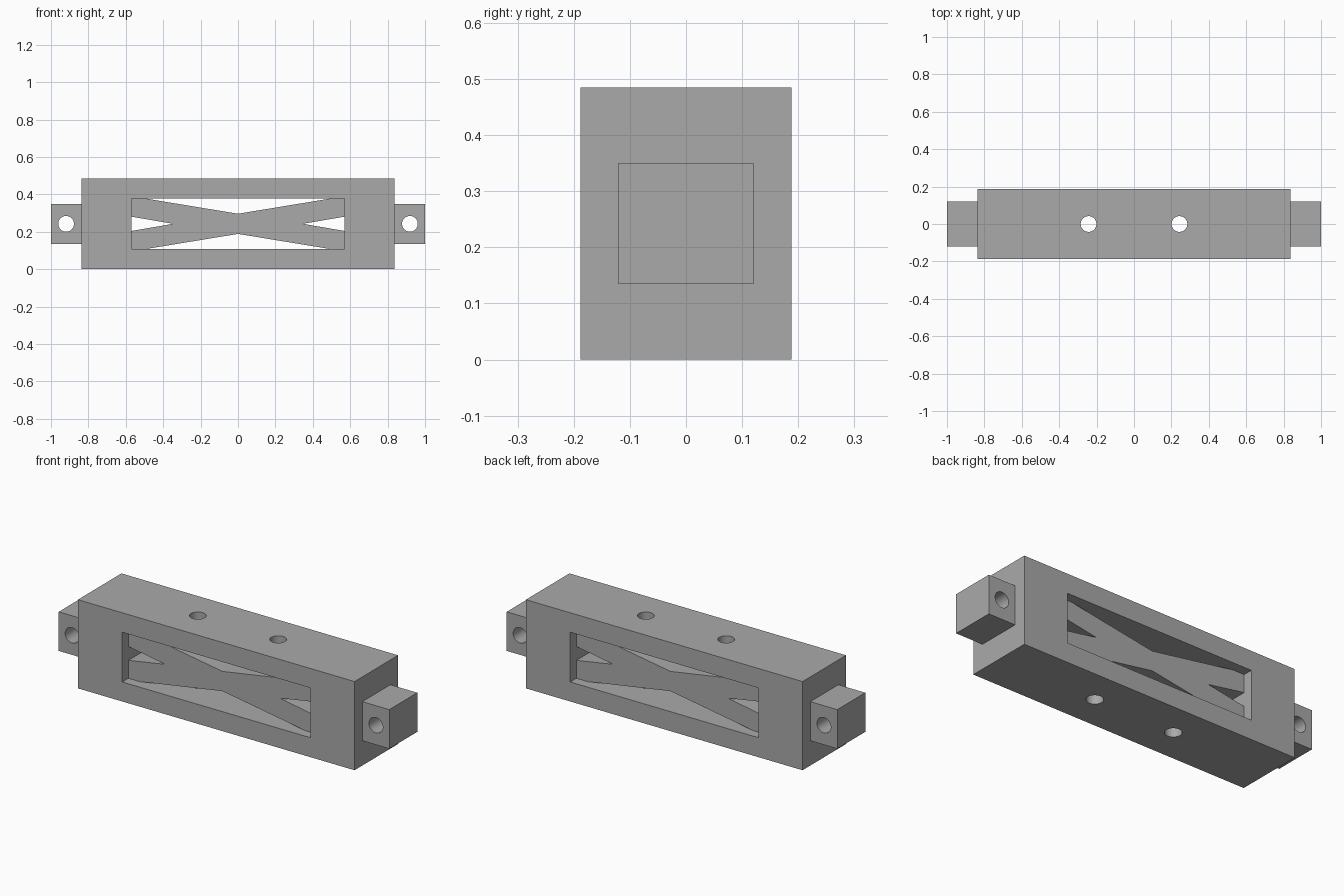
import bpy
import bmesh
import math
from mathutils import Matrix

if "Cube" in bpy.data.objects:
    bpy.data.objects.remove(bpy.data.objects["Cube"])

MID = 0.2425                     # height of the centre line
BODY_X, BODY_Y = 0.837, 0.188
WIN_X, WIN_Z = 0.569, 0.136      # half sizes of the window
HOLE_R = 0.042

grey = bpy.data.materials.new("grey_metal")
grey.use_nodes = True
colour = (0.4, 0.4, 0.4, 1)
grey.diffuse_color = colour
grey.node_tree.nodes["Principled BSDF"].inputs["Base Color"].default_value = colour


def finish(name, bm):
    bmesh.ops.recalc_face_normals(bm, faces=bm.faces)
    mesh = bpy.data.meshes.new(name)
    bm.to_mesh(mesh)
    bm.free()
    mesh.materials.append(grey)
    obj = bpy.data.objects.new(name, mesh)
    bpy.context.collection.objects.link(obj)
    return obj


def prism(name, profile, half_depth):
    """Extrude an x, z outline (z measured from the centre line) along y."""
    bm = bmesh.new()
    face = bm.faces.new([bm.verts.new((x, -half_depth, MID + z)) for x, z in profile])
    new = bmesh.ops.extrude_face_region(bm, geom=[face])["geom"]
    verts = [v for v in new if isinstance(v, bmesh.types.BMVert)]
    bmesh.ops.translate(bm, verts=verts, vec=(0, 2 * half_depth, 0))
    return finish(name, bm)


def rect(x0, x1, z):
    return [(x0, -z), (x1, -z), (x1, z), (x0, z)]


def bore(name, x, axis):
    bm = bmesh.new()
    turn = Matrix.Rotation(math.pi / 2, 4, "X") if axis == "Y" else Matrix()
    bmesh.ops.create_cone(bm, cap_ends=True, segments=48, radius1=HOLE_R,
                          radius2=HOLE_R, depth=1.0,
                          matrix=Matrix.Translation((x, 0, MID)) @ turn)
    return finish(name, bm)


def cut(obj, cutters):
    """Subtract the cutters, apply, and smooth only the bores."""
    bpy.ops.object.select_all(action="DESELECT")
    obj.select_set(True)
    bpy.context.view_layer.objects.active = obj
    for cutter in cutters:
        mod = obj.modifiers.new("cut", "BOOLEAN")
        mod.operation = "DIFFERENCE"
        mod.solver = "EXACT"
        mod.object = cutter
        bpy.ops.object.modifier_apply(modifier=mod.name)
    bpy.ops.object.shade_smooth_by_angle(angle=math.radians(20))


# Vertical bores through frame and brace, and the window cutter
vertical = [bore("bore_cutter", s * 0.243, "Z") for s in (-1, 1)]
window = prism("window_cutter", rect(-WIN_X, WIN_X, WIN_Z), 0.4)

# Outer frame
frame = prism("frame", rect(-BODY_X, BODY_X, MID), BODY_Y)
cut(frame, [window] + vertical)

# Crossed brace, recessed in the window: one quarter outline mirrored
quarter = [(0.347, 0), (WIN_X, 0.038), (WIN_X, WIN_Z), (0.5, WIN_Z), (0, 0.054)]
upper = quarter + [(-x, z) for x, z in reversed(quarter[:-1])]
lower = [(x, -z) for x, z in reversed(upper[1:-1])]
brace = prism("cross_brace", upper + lower, 0.135)
cut(brace, vertical)

# End lugs with a cross bore
lug_cutters = []
for side, s in (("left", 1), ("right", -1)):
    lug = prism(side + "_lug", rect(s * BODY_X, s, 0.107), 0.121)
    lug_cutters.append(bore("lug_cutter", s * 0.919, "Y"))
    cut(lug, lug_cutters[-1:])

for cutter in vertical + [window] + lug_cutters:
    bpy.data.objects.remove(cutter)
